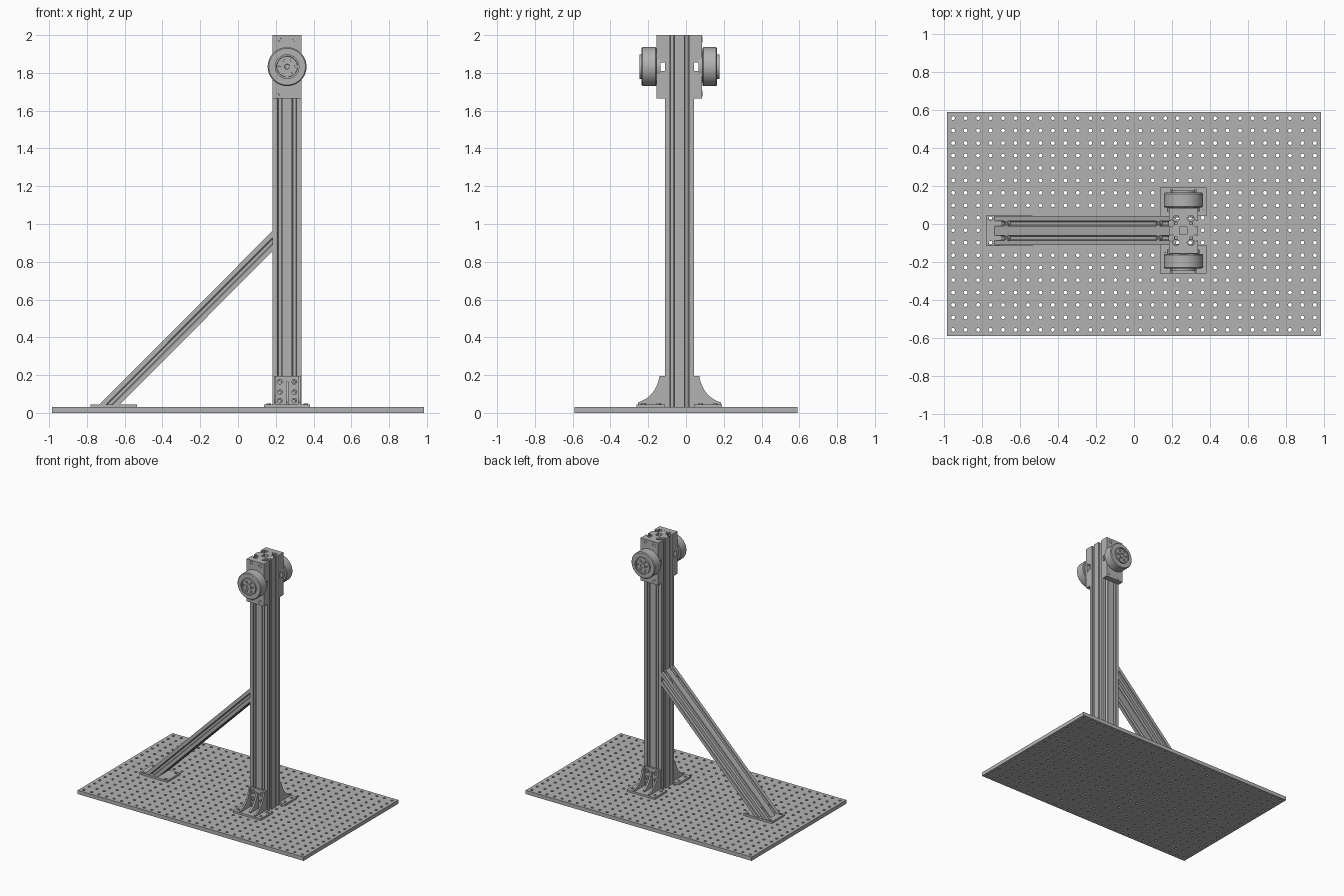
import bpy, bmesh, math
from mathutils import Matrix, Vector

if "Cube" in bpy.data.objects:
    bpy.data.objects.remove(bpy.data.objects["Cube"], do_unlink=True)

metal = bpy.data.materials.new("grey metal")
metal.use_nodes = True
GREY = (0.45, 0.45, 0.45, 1)
metal.diffuse_color = GREY
metal.node_tree.nodes["Principled BSDF"].inputs["Base Color"].default_value = GREY

CX, CY = 0.26, -0.035      # column axis
CELL = 0.0765              # width of one extrusion cell
TOP = 0.03                 # top of the base plate
FOOT = 0.045               # top of flanges on the base plate
AXLE = 1.833               # wheel axis height


def finish(bm, name):
    """Turn a bmesh into an object, smooth with sharp creases."""
    bmesh.ops.recalc_face_normals(bm, faces=bm.faces)
    for f in bm.faces:
        f.smooth = True
    for e in bm.edges:
        e.smooth = len(e.link_faces) == 2 and e.calc_face_angle(0) < math.radians(30)
    mesh = bpy.data.meshes.new(name)
    bm.to_mesh(mesh)
    bm.free()
    mesh.materials.append(metal)
    obj = bpy.data.objects.new(name, mesh)
    bpy.context.scene.collection.objects.link(obj)
    return obj


def loft(name, loops, start, end):
    """Join flat loops at two ends; inner loops become through holes."""
    bm = bmesh.new()
    caps = ([], [])
    for loop in loops:
        rings = [[bm.verts.new(fn(*p)) for p in loop] for fn in (start, end)]
        n = len(loop)
        for i in range(n):
            j = (i + 1) % n
            bm.faces.new((rings[0][i], rings[0][j], rings[1][j], rings[1][i]))
            for cap, ring in zip(caps, rings):
                cap.append(bm.edges.get((ring[i], ring[j])))
    for cap in caps:
        bmesh.ops.triangle_fill(bm, use_beauty=True, edges=cap)
    return finish(bm, name)


def box(name, x0, x1, y0, y1, z0, z1):
    rect = [(x0, y0), (x1, y0), (x1, y1), (x0, y1)]
    return loft(name, [rect], lambda x, y: (x, y, z0), lambda x, y: (x, y, z1))


def lathe(name, profile, origin, axis, steps=24):
    """Revolve (radius, height) points about an axis."""
    bm = bmesh.new()
    verts = [bm.verts.new((r, 0, h)) for r, h in profile]
    edges = [bm.edges.new(pair) for pair in zip(verts, verts[1:])]
    bmesh.ops.spin(bm, geom=verts + edges, cent=(0, 0, 0), axis=(0, 0, 1),
                   angle=math.tau, steps=steps, use_duplicate=False)
    bmesh.ops.remove_doubles(bm, verts=bm.verts, dist=1e-5)
    turn = Vector(axis).to_track_quat('Z', 'Y').to_matrix().to_4x4()
    bm.transform(Matrix.Translation(origin) @ turn)
    return finish(bm, name)


def bolt(name, origin, axis, r=0.014, h=0.004):
    profile = [(0, -0.02), (r, -0.02), (r, h), (r * 0.55, h), (r * 0.5, h - 0.006), (0, h - 0.006)]
    return lathe(name, profile, origin, axis, 12)


def circle(x, y, r, n=8):
    return [(x + r * math.cos(math.tau * i / n), y + r * math.sin(math.tau * i / n)) for i in range(n)]


def slotted_outline(nx, ny):
    """Outline of a T-slot extrusion with nx by ny cells."""
    half = [(-0.0125, 0), (-0.0125, 0.010), (-0.019, 0.010), (-0.019, 0.014), (-0.008, 0.027)]
    slot = half + [(-a, d) for a, d in reversed(half)]
    pts = []
    for k in range(4):
        n, m = (nx, ny) if k % 2 == 0 else (ny, nx)
        side = [(-n * CELL / 2, 0)]
        for c in range(n):
            mid = (c - (n - 1) / 2) * CELL
            side += [(mid + a, d) for a, d in slot]
        turn = Matrix.Rotation(k * math.pi / 2, 2)
        pts += [tuple(turn @ Vector((a, d - m * CELL / 2))) for a, d in side]
    return pts


# Perforated base plate: one holed cell, arrayed and thickened
COLS, ROWS = 30, 18
SX, SY = 1.97 / COLS, 1.18 / ROWS
bm = bmesh.new()
hole = [bm.verts.new((x, y, 0)) for x, y in circle(0, 0, 0.0105)]
rim = []
for x, y in circle(0, 0, 1):
    s = max(abs(x), abs(y))
    rim.append(bm.verts.new((x / s * SX / 2, y / s * SY / 2, 0)))
for i in range(8):
    j = (i + 1) % 8
    bm.faces.new((hole[i], rim[i], rim[j], hole[j]))
plate = finish(bm, "base_plate")
plate.location = (-0.985 + SX / 2, -0.59 + SY / 2, TOP)
for label, count, step in (("columns", COLS, (SX, 0, 0)), ("rows", ROWS, (0, SY, 0))):
    mod = plate.modifiers.new(label, 'ARRAY')
    mod.count = count
    mod.use_relative_offset = False
    mod.use_constant_offset = True
    mod.constant_offset_displace = step
    mod.use_merge_vertices = True
    mod.merge_threshold = 0.0005
solid = plate.modifiers.new("thickness", 'SOLIDIFY')
solid.thickness = TOP
solid.offset = -1
for p in plate.data.polygons:
    p.use_smooth = False

# Upright column with bores and a square core
H = CELL / 2
loops = [slotted_outline(2, 2), [(-0.02, -0.02), (0.02, -0.02), (0.02, 0.02), (-0.02, 0.02)]]
loops += [circle(sx * H, sy * H, 0.007) for sx in (-1, 1) for sy in (-1, 1)]
loft("column", loops, lambda x, y: (CX + x, CY + y, TOP), lambda x, y: (CX + x, CY + y, 2.0))

# Diagonal brace, mitred to the floor and to the column
R2 = math.sqrt(2)
loops = [slotted_outline(2, 1)] + [circle(s * H, 0, 0.007) for s in (-1, 1)]
loft("brace", loops,
     lambda v, u: (-0.68 - u * R2, CY + v, FOOT),
     lambda v, u: (CX - CELL, CY + v, 0.91 + u * R2))
for x in (-0.676, 0.124):
    for s in (-1, 1):
        bolt("brace_bolt", (x, CY + s * H, x + 0.733 + FOOT), (-1, 0, 1), 0.017, -0.003)

# Brace foot plate with four holes
loops = [[(-0.78, CY - 0.08), (-0.535, CY - 0.08), (-0.535, CY + 0.08), (-0.78, CY + 0.08)]]
loops += [circle(x, CY + s * 0.064, 0.011, 12) for x in (-0.755, -0.56) for s in (-1, 1)]
loft("brace_foot", loops, lambda x, y: (x, y, TOP), lambda x, y: (x, y, FOOT))


def web(name, x, thick, height, reach):
    """Gusset web with a concave free edge."""
    a, b, c = Vector((0.105, height)), Vector((0.125, 0.085)), Vector((reach, 0.055))
    curve = [a * (1 - t) ** 2 + b * 2 * t * (1 - t) + c * t * t for t in (i / 10 for i in range(11))]
    pts = [(CELL, TOP), (CELL, height)] + [tuple(p) for p in curve] + [(reach, TOP)]
    loft(name, [pts], lambda d, z: (x - thick / 2, CY + s * d, z),
         lambda d, z: (x + thick / 2, CY + s * d, z))


# Matching brackets, clamp blocks and wheels on the front and back
for s, side in ((-1, "front"), (1, "back")):
    out = (0, s, 0)

    def slab(name, x0, x1, d0, d1, z0, z1):
        box(side + name, x0, x1, CY + s * d0, CY + s * d1, z0, z1)

    slab("_bracket_base", CX - 0.122, CX + 0.122, CELL, 0.226, TOP, FOOT)
    slab("_bracket_back", CX - 0.07, CX + 0.07, CELL, 0.09, TOP, 0.195)
    for k in (-1, 1):
        web(side + "_bracket_web", CX + k * 0.064, 0.012, 0.195, 0.22)
        for z in (0.165, 0.11, 0.065):
            bolt(side + "_bracket_bolt", (CX + k * H, CY + s * 0.09, z), out, 0.015, 0.012)
        for d in (0.11, 0.19):
            bolt(side + "_floor_bolt", (CX + k * 0.098, CY + s * d, FOOT), (0, 0, 1), 0.012)
    web(side + "_bracket_rib", CX, 0.014, 0.165, 0.19)

    # Clamp blocks with their bolts, leaving a slot at axle height
    for k in (-1, 1):
        z0, z1 = sorted((AXLE + k * 0.022, AXLE + k * 0.1675))
        slab("_clamp_block", CX - CELL, CX + CELL, CELL, 0.12, z0, z1)
        for j in (-1, 1):
            bolt(side + "_clamp_bolt", (CX + j * H, CY + s * 0.12, AXLE + k * 0.143), out, 0.016, 0.002)

    # Wheel with stepped hub
    lathe(side + "_wheel",
          [(0, 0.1), (0.085, 0.1), (0.085, 0.122), (0.098, 0.122), (0.103, 0.127),
           (0.103, 0.194), (0.097, 0.2), (0.065, 0.2), (0.065, 0.212), (0.056, 0.212),
           (0.054, 0.205), (0.024, 0.205), (0.024, 0.212), (0.014, 0.212), (0.012, 0.206), (0, 0.206)],
          (CX, CY, AXLE), out, 48)
    for i in range(6):
        a = math.tau * i / 6
        pos = (CX + 0.039 * math.cos(a), CY + s * 0.205, AXLE + 0.039 * math.sin(a))
        bolt(side + "_hub_bolt", pos, out, 0.01)
